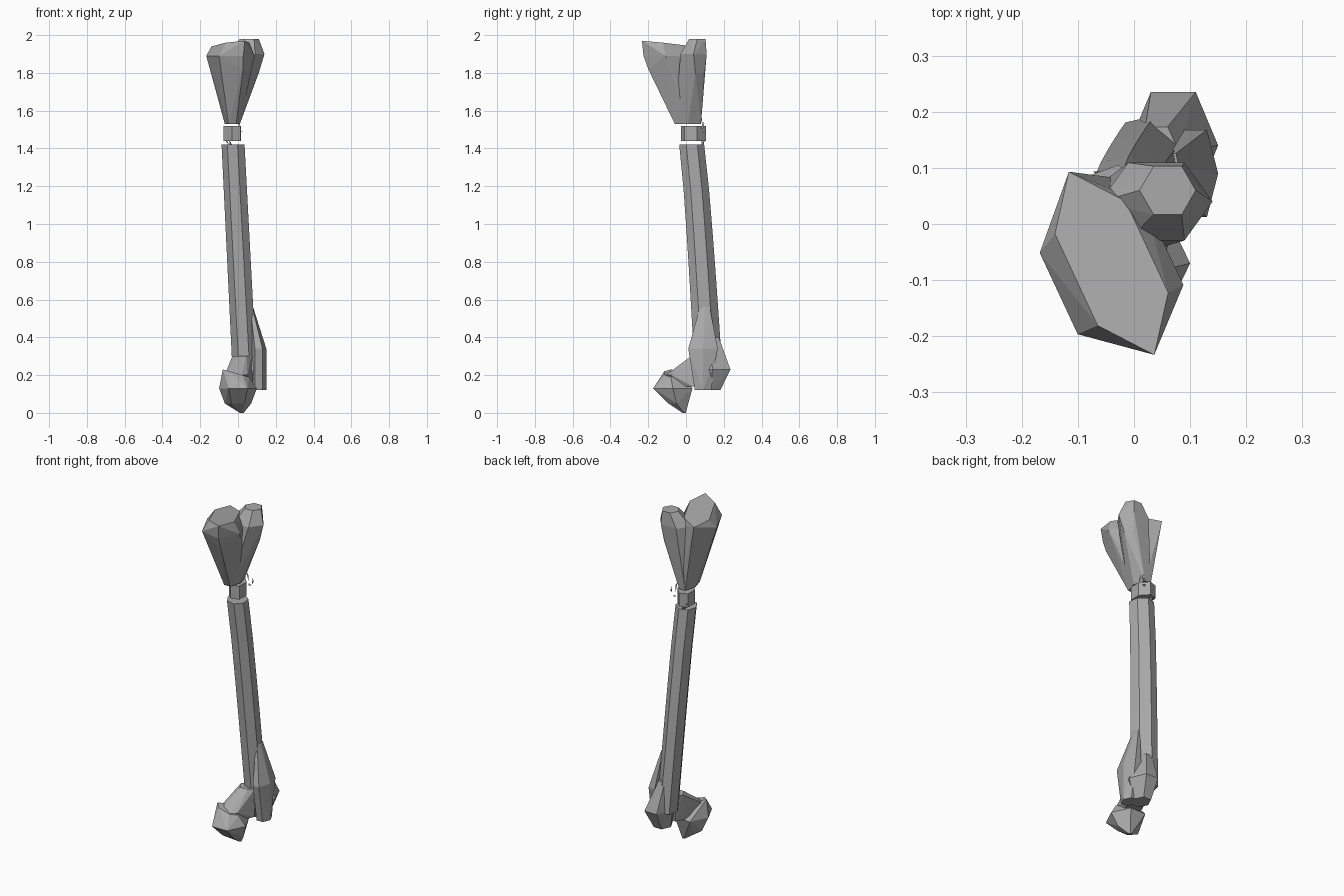
import bpy, bmesh, math, random
from mathutils import Matrix, Vector

if "Cube" in bpy.data.objects:
    bpy.data.objects.remove(bpy.data.objects["Cube"])

grey = bpy.data.materials.new("bone grey")
grey.use_nodes = True
colour = (0.4, 0.4, 0.4, 1)
grey.diffuse_color = colour
grey.node_tree.nodes["Principled BSDF"].inputs["Base Color"].default_value = colour


def finish(name, bm):
    """Turn a bmesh into a flat shaded object."""
    bmesh.ops.recalc_face_normals(bm, faces=bm.faces)
    mesh = bpy.data.meshes.new(name)
    bm.to_mesh(mesh)
    bm.free()
    mesh.materials.append(grey)
    obj = bpy.data.objects.new(name, mesh)
    bpy.context.collection.objects.link(obj)


def ring(centre, along, across, yaw=0.0, slope=0.0, sides=6):
    """Corners of a turned, sloping polygon with two half widths."""
    turn = Matrix.Rotation(math.radians(yaw), 3, "Z")
    corners = []
    for i in range(sides):
        angle = math.tau * i / sides
        offset = Vector((along * math.cos(angle), across * math.sin(angle),
                         slope * math.cos(angle)))
        corners.append(Vector(centre) + turn @ offset)
    return corners


def faceted(name, *rings):
    """Angular lump wrapped tightly around some rings."""
    bm = bmesh.new()
    verts = [bm.verts.new(corner) for outline in rings for corner in outline]
    bmesh.ops.convex_hull(bm, input=verts)
    loose = [vert for vert in bm.verts if not vert.link_faces]
    bmesh.ops.delete(bm, geom=loose, context="VERTS")
    finish(name, bm)


def tube(name, rings):
    """Closed tube running through rings of equal side count."""
    bm = bmesh.new()
    loops = [[bm.verts.new(corner) for corner in outline] for outline in rings]
    for low, high in zip(loops, loops[1:]):
        for i in range(len(low)):
            bm.faces.new((low[i - 1], low[i], high[i], high[i - 1]))
    bm.faces.new(loops[0])
    bm.faces.new(loops[-1])
    finish(name, bm)


# Upper end: two knuckles tapering to a shared narrow stem
stem = ring((-0.03, 0.01, 1.53), 0.04, 0.08)
diagonal = -65
faceted("front_knuckle", stem,
        ring((-0.02, -0.1, 1.82), 0.11, 0.07, diagonal),
        ring((-0.04, -0.08, 1.89), 0.16, 0.12, diagonal),
        ring((-0.04, -0.07, 1.95), 0.18, 0.08, diagonal, slope=0.02))
faceted("back_knuckle", stem,
        ring((0.05, 0.05, 1.8), 0.06, 0.05),
        ring((0.04, 0.04, 1.9), 0.1, 0.08),
        ring((0.06, 0.06, 1.98), 0.05, 0.05))

# Loose collar between the two long pieces
tube("collar", [ring((-0.03, 0.04, z), 0.05, 0.07, yaw=20) for z in (1.44, 1.52)])

# Long shaft, leaning outward and backward as it goes down
top, length, steps = 1.42, 1.2, 5
shaft_rings = []
for step in range(steps + 1):
    t = step / steps
    centre = (0.06 * t - 0.025, 0.03 + 0.09 * t ** 0.8, top - length * t)
    shaft_rings.append(ring(centre, 0.06, 0.07 + 0.01 * t, yaw=30, sides=7))
tube("shaft", shaft_rings)

# Lower end: outer ridge, rear heel, neck and angular head
faceted("outer_ridge",
        ring((0.11, 0.09, 0.12), 0.04, 0.05),
        ring((0.11, 0.09, 0.34), 0.04, 0.09),
        ring((0.07, 0.1, 0.56), 0.01, 0.03))
faceted("rear_heel",
        ring((0.06, 0.13, 0.12), 0.05, 0.06),
        ring((0.07, 0.14, 0.23), 0.08, 0.11),
        ring((0.04, 0.13, 0.4), 0.04, 0.05))
faceted("neck",
        ring((0.03, 0.04, 0.14), 0.05, 0.06),
        ring((-0.01, -0.08, 0.2), 0.06, 0.03),
        ring((0.02, 0.07, 0.3), 0.05, 0.05))
faceted("head",
        ring((0.02, -0.01, 0), 0.01, 0.01),
        ring((0, -0.05, 0.05), 0.07, 0.05),
        ring((0, -0.07, 0.13), 0.1, 0.12),
        ring((-0.01, -0.08, 0.21), 0.07, 0.04, slope=-0.02))

# Thin splinters around the back of the break
random.seed(4)
bm = bmesh.new()
for splinter in range(9):
    base = Vector((random.uniform(-0.06, 0.02), 0.09, random.uniform(1.4, 1.56)))
    reach = Vector((0.02, 0.01, 0.04))
    bm.faces.new([bm.verts.new(base + Vector([random.uniform(-r, r) for r in reach]))
                  for corner in range(3)])
finish("splinters", bm)
